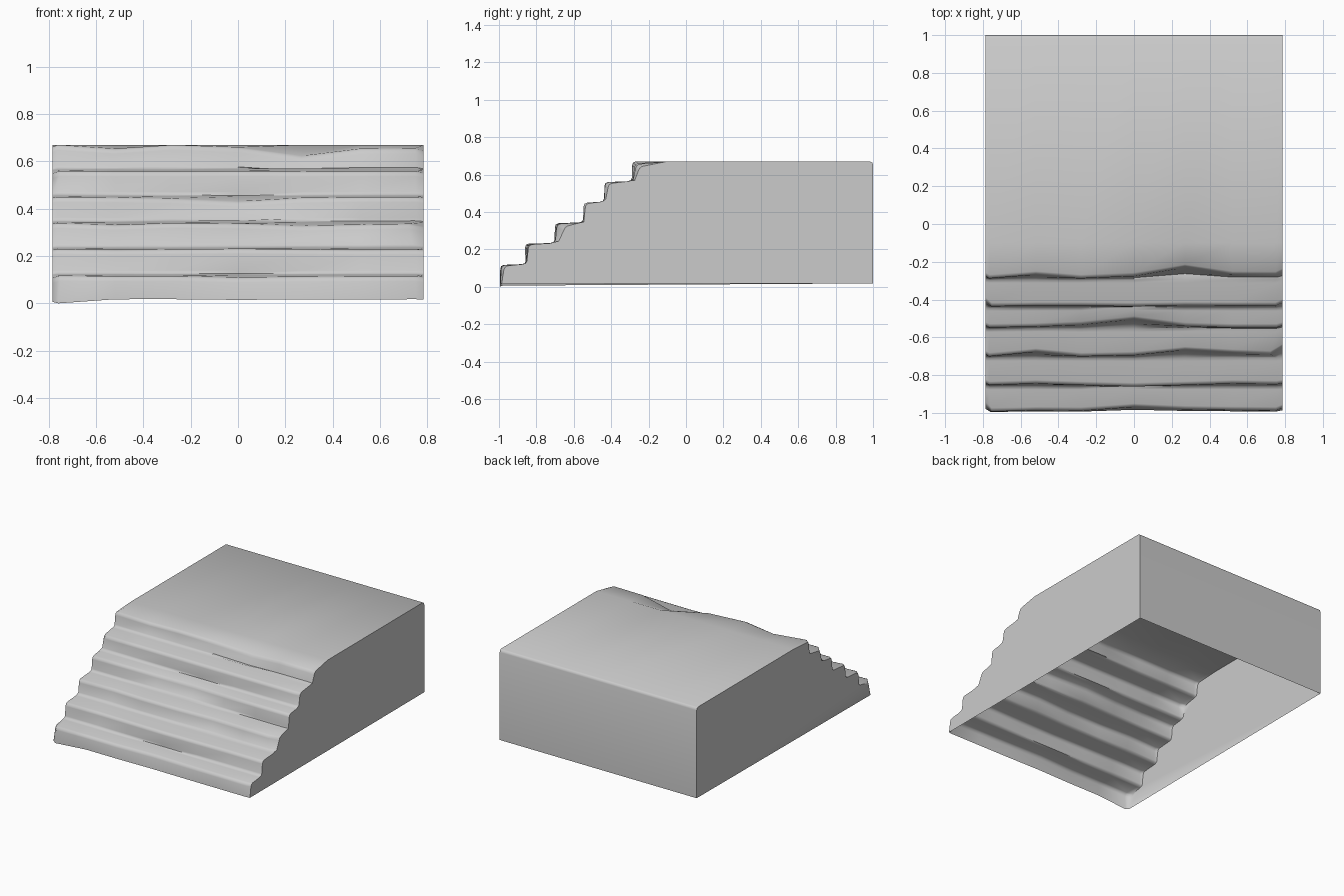
import bpy, bmesh

if "Cube" in bpy.data.objects:
    bpy.data.objects.remove(bpy.data.objects["Cube"])

BASE, TOP = 0.018, 0.67
COLS = [-0.785, -0.765, -0.52, -0.28, 0.0, 0.27, 0.52, 0.755, 0.785]

# Each step: front y, tread z, wear depth per column, wear drop per column,
# extra corner inset at left and right
STEPS = [
    (-0.995, 0.117, [.035, 0, .006, .004, .025, .012, .008, .005, .02], .3, .012, .004),
    (-0.855, 0.229, [.012, 0, .008, 0, -.008, 0, .008, .004, .01], .3, 0, 0),
    (-0.703, 0.340, [.012, 0, .025, 0, .006, .035, .02, .01, .05], .35, 0, .035),
    (-0.550, 0.450, [.010, 0, .004, .014, .045, .008, 0, 0, .01], .45, 0, 0),
    (-0.438, 0.560, [.03, 0, .003, .003, 0, .004, .003, .002, .02], .4, .012, .006),
    (-0.290, TOP, [.012, 0, .02, 0, .012, .06, .02, .018, .035], .85, 0, .005),
]


def build_rows():
    """Worn stair profile, row by row from the front base to the back base."""
    rows = []
    n = len(COLS)
    for s, (y, z, wear, drop, left, right) in enumerate(STEPS):
        low = BASE if s == 0 else STEPS[s - 1][1] + 0.022

        def row(py, pz, amount):
            pts = []
            for i, x in enumerate(COLS):
                w = wear[i] * amount
                if i == 1:
                    x += left * amount
                if i == n - 2:
                    x -= right * amount
                pts.append((x, py + w, pz - w * drop))
            rows.append(pts)

        row(y, low, 0.45)                 # foot of riser
        row(y + 0.002, z - 0.022, 0.95)   # below nosing
        row(y + 0.007, z - 0.007, 1.0)    # rounded nosing
        row(y + 0.022, z, 0.9)
        if s < len(STEPS) - 1:
            back = STEPS[s + 1][0]
            row(back - 0.022, z + 0.004, 0.1)   # cove at the back of the tread
            row(back - 0.006, z + 0.010, 0.2)
    for y, z in ((-0.10, TOP), (0.985, TOP), (0.996, 0.663), (1.0, 0.65), (1.0, BASE)):
        rows.append([(x, y, z) for x in COLS])
    # The left front toe sags to the ground
    x, y, z = rows[0][0]
    rows[0][0] = (x, y, 0.006)
    x, y, z = rows[0][1]
    rows[0][1] = (x, y, 0.0)
    return rows


bm = bmesh.new()
grid = [[bm.verts.new(p) for p in row] for row in build_rows()]

# Stairs, platform top and back wall
for a, b in zip(grid, grid[1:]):
    for i in range(len(COLS) - 1):
        bm.faces.new((a[i], a[i + 1], b[i + 1], b[i]))

# Flat side walls; the underside stays open
for col in (0, -1):
    wall = [row[col] for row in grid]
    bm.faces.new(wall if col == 0 else wall[::-1])

bmesh.ops.recalc_face_normals(bm, faces=bm.faces)
ngons = [f for f in bm.faces if len(f.verts) > 4]
bmesh.ops.triangulate(bm, faces=ngons)

mesh = bpy.data.meshes.new("worn_stairs")
bm.to_mesh(mesh)
bm.free()
stairs = bpy.data.objects.new("worn_stairs", mesh)
bpy.context.collection.objects.link(stairs)
bpy.context.view_layer.objects.active = stairs
stairs.select_set(True)
bpy.ops.object.shade_smooth_by_angle(angle=0.9)
